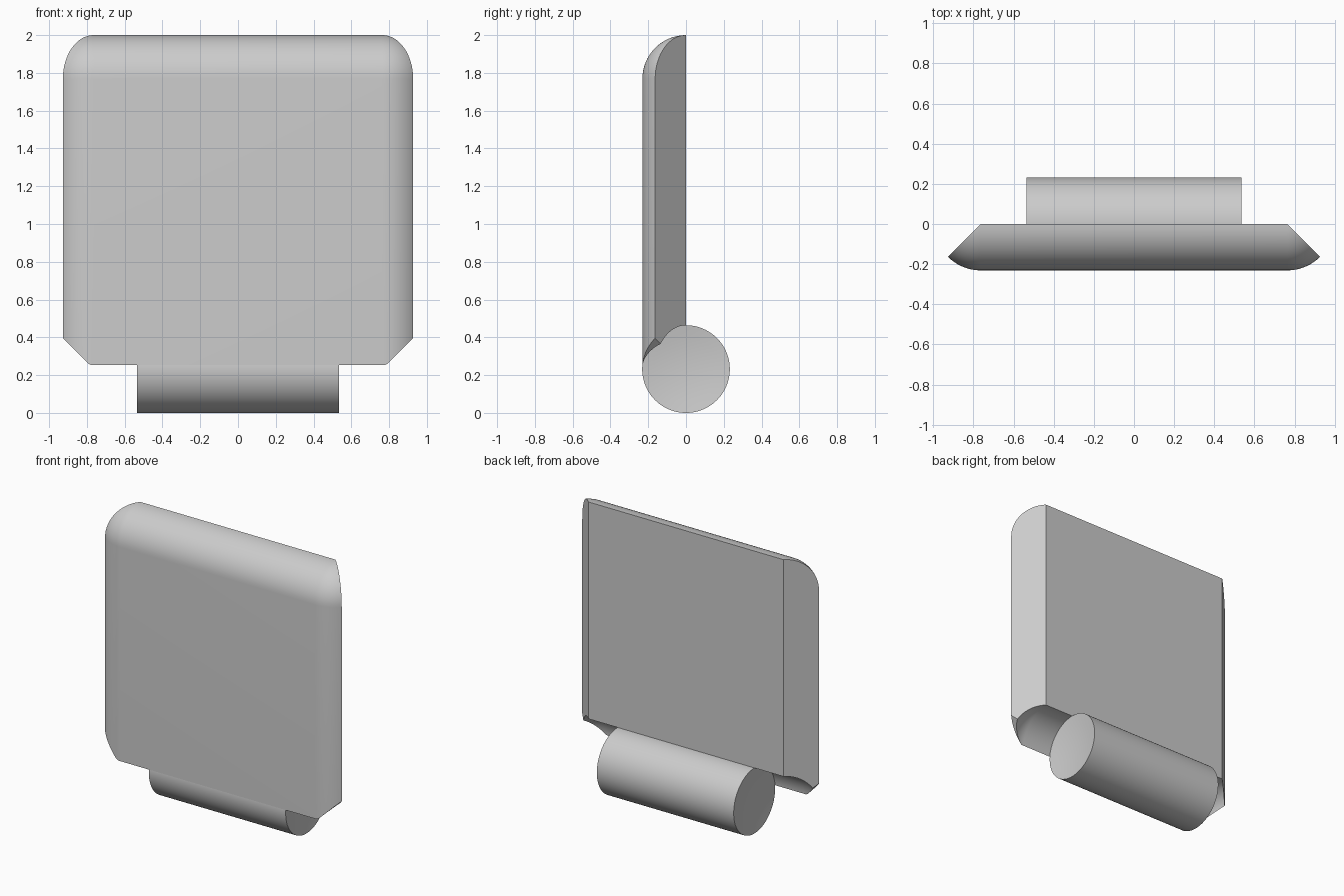
import bpy, bmesh
from math import sin, cos, pi, sqrt, radians

if "Cube" in bpy.data.objects:
    bpy.data.objects.remove(bpy.data.objects["Cube"])

R = 0.231        # plate thickness / edge rounding radius
C = 0.232        # barrel radius and height of its axis
SPINE = 0.764    # half width of the flat back face
HALF = 0.536     # half length of the barrel
N = 16           # steps per rounding


def finish(name, bm):
    bmesh.ops.remove_doubles(bm, verts=bm.verts, dist=1e-5)
    bmesh.ops.recalc_face_normals(bm, faces=bm.faces)
    mesh = bpy.data.meshes.new(name)
    bm.to_mesh(mesh)
    bm.free()
    ob = bpy.data.objects.new(name, mesh)
    bpy.context.collection.objects.link(ob)
    bpy.ops.object.select_all(action='DESELECT')
    ob.select_set(True)
    bpy.context.view_layer.objects.active = ob
    bpy.ops.object.shade_smooth_by_angle(angle=radians(30))


def skin(bm, a, b):
    for i in range(len(a) - 1):
        bm.faces.new((a[i], a[i + 1], b[i + 1], b[i]))


# Plate: vertical strips fanned around the back edges
def strip(bm, side, phi):
    pts = []
    # rounded top, from the back edge to the front
    for i in range(N + 1):
        a = pi / 2 * (1 - i / N)
        pts.append((cos(a), 2 - R + R * sin(a)))
    # slanted lower corner, then the hollow around the barrel
    crease = min(1, C / (R * sqrt(1 + cos(phi) ** 2)))
    if crease < 1:
        pts.append((1, C + R * cos(phi)))
    else:
        pts.append((1, C + sqrt(C * C - R * R)))
    for i in range(N + 1):
        # sine spacing keeps the hollow evenly divided
        s = crease * sin(pi / 2 * (1 - i / N))
        pts.append((s, C + sqrt(max(0, C * C - (R * s) ** 2))))
    return [bm.verts.new((side * (SPINE + R * s * cos(phi)),
                          -R * s * sin(phi), z)) for s, z in pts]


bm = bmesh.new()
angles = [pi / 4 + pi / 4 * i / 12 for i in range(13)]
strips = [strip(bm, 1, a) for a in angles] + [strip(bm, -1, a) for a in reversed(angles)]
for a, b in zip(strips, strips[1:]):
    skin(bm, a, b)
# bevelled sides and flat back
left, right = strips[-1], strips[0]
bm.faces.new(left)
bm.faces.new(right)
bm.faces.new((right[0], right[-1], left[-1], left[0]))
bmesh.ops.dissolve_degenerate(bm, dist=1e-5, edges=bm.edges)
finish("back_plate", bm)

# Hinge barrel: lathed around the x axis with slightly dished ends
bm = bmesh.new()
dish = [(HALF - 0.02 * (1 - (k / 4) ** 2), C * k / 4) for k in range(5)]
profile = dish + [(-x, r) for x, r in reversed(dish)]
SEG = 96
rows = []
for j in range(SEG):
    t = 2 * pi * j / SEG
    rows.append([bm.verts.new((x, r * cos(t), C + r * sin(t))) for x, r in profile])
for j in range(SEG):
    skin(bm, rows[j], rows[(j + 1) % SEG])
bmesh.ops.remove_doubles(bm, verts=bm.verts, dist=1e-5)
finish("hinge_barrel", bm)
